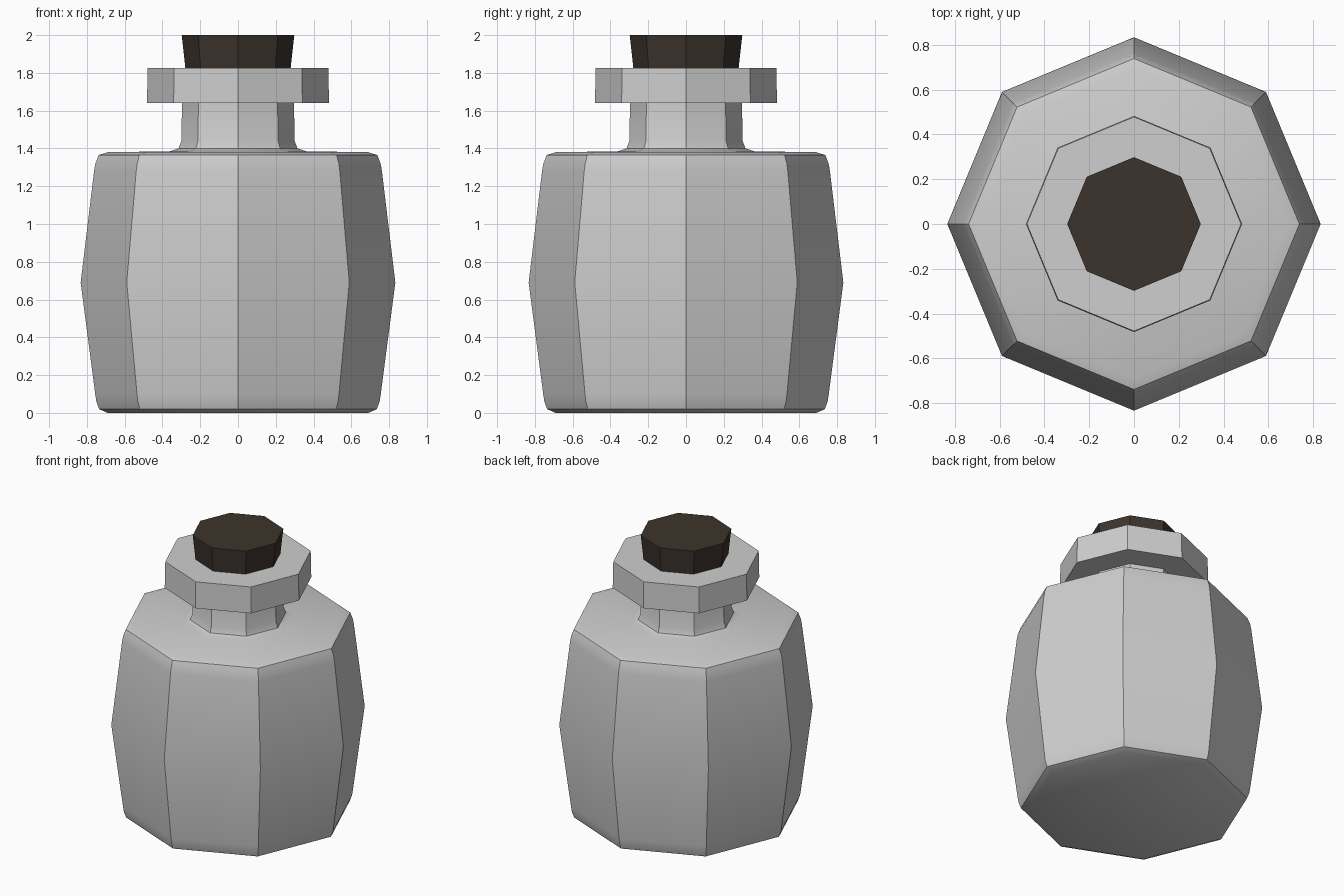
import bpy, bmesh
from math import cos, sin, radians, tau

cube = bpy.data.objects.get("Cube")
if cube:
    bpy.data.objects.remove(cube, do_unlink=True)

SIDES = 8


def material(name, rgb):
    mat = bpy.data.materials.new(name)
    mat.use_nodes = True
    mat.diffuse_color = (*rgb, 1)
    bsdf = mat.node_tree.nodes["Principled BSDF"]
    bsdf.inputs["Base Color"].default_value = (*rgb, 1)
    bsdf.inputs["Roughness"].default_value = 0.8
    return mat


def lathe(name, profile, mat):
    """Turn a (radius, height) profile into a closed eight-sided solid."""
    bm = bmesh.new()
    rings = [[bm.verts.new((r * cos(tau * i / SIDES), r * sin(tau * i / SIDES), z))
              for i in range(SIDES)] for r, z in profile]
    for low, high in zip(rings, rings[1:]):
        for i in range(SIDES):
            j = (i + 1) % SIDES
            bm.faces.new((low[i], low[j], high[j], high[i]))
    bm.faces.new(rings[0][::-1])
    bm.faces.new(rings[-1])
    mesh = bpy.data.meshes.new(name)
    bm.to_mesh(mesh)
    bm.free()
    mesh.materials.append(mat)
    obj = bpy.data.objects.new(name, mesh)
    bpy.context.collection.objects.link(obj)
    bpy.ops.object.select_all(action="DESELECT")
    obj.select_set(True)
    bpy.context.view_layer.objects.active = obj
    bpy.ops.object.shade_smooth_by_angle(angle=radians(40))
    return obj


clay = material("pale grey", (0.62, 0.62, 0.62))
cork = material("dark brown cork", (0.046, 0.034, 0.025))

# Bulging body with rounded ends, flat shoulder and flared neck
lathe("jar_body", [
    (0.69, 0), (0.735, 0.02), (0.75, 0.06), (0.756, 0.10),
    (0.833, 0.69),
    (0.762, 1.28), (0.755, 1.32), (0.738, 1.365), (0.69, 1.38),
    (0.36, 1.385), (0.315, 1.40), (0.30, 1.44), (0.296, 1.66),
], clay)

# Thick collar around the mouth
lathe("jar_rim", [(0.482, 1.64), (0.478, 1.827)], clay)

# Tapered stopper set into the mouth
lathe("stopper", [(0.265, 1.70), (0.298, 2.0)], cork)
